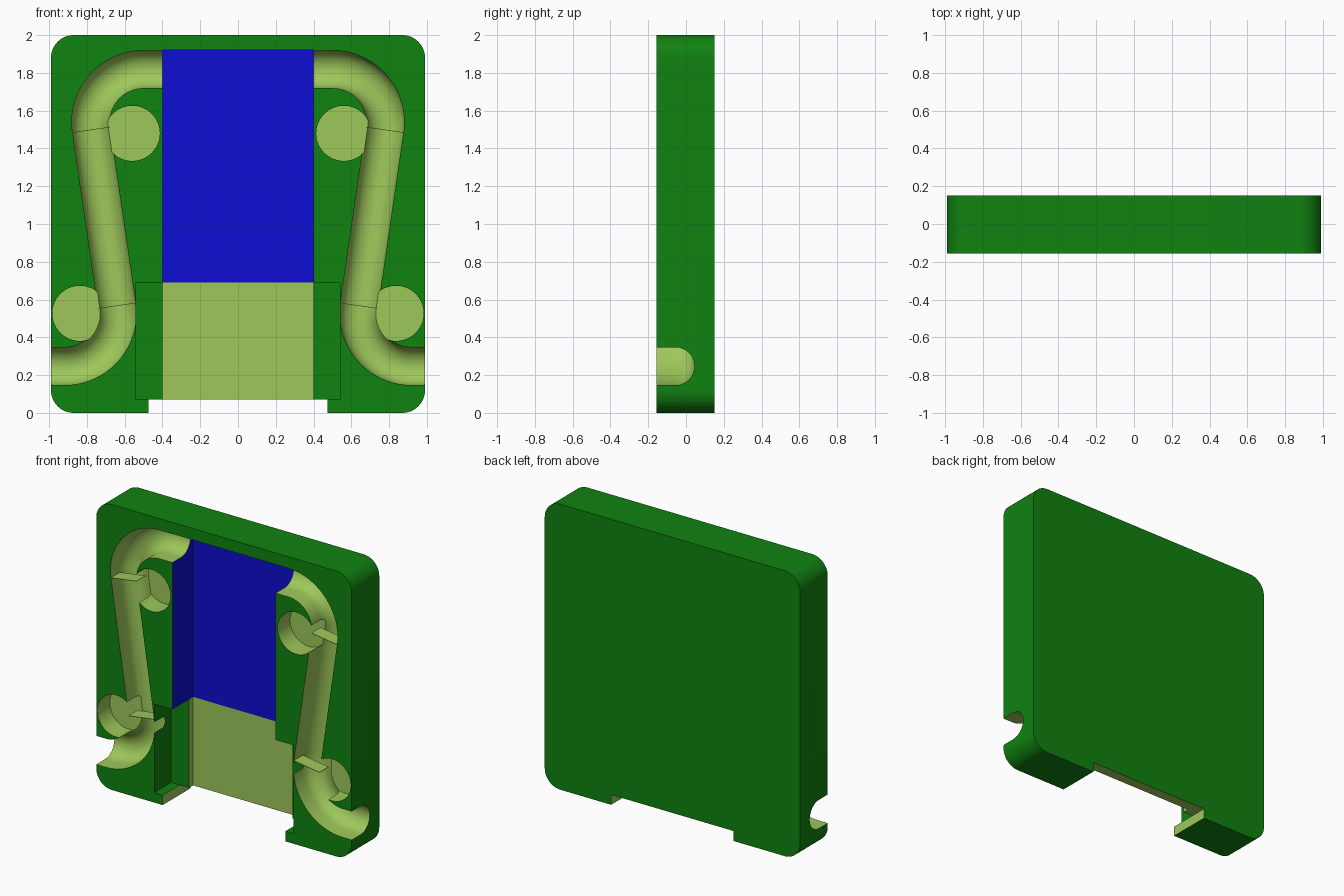
import bpy, bmesh, math
from mathutils import Vector

if "Cube" in bpy.data.objects:
    bpy.data.objects.remove(bpy.data.objects["Cube"])

FRONT, BACK = -0.155, 0.15
GREEN, OLIVE, BLUE = 0, 1, 2


def lin(c):
    c /= 255
    return c / 12.92 if c <= 0.04045 else ((c + 0.055) / 1.055) ** 2.4


def material(name, rgb):
    m = bpy.data.materials.new(name)
    m.diffuse_color = (*[lin(c) for c in rgb], 1)
    m.use_nodes = True
    m.node_tree.nodes["Principled BSDF"].inputs["Base Color"].default_value = m.diffuse_color
    return m


MATS = [material("green", (16, 130, 16)),
        material("light_olive", (158, 200, 90)),
        material("blue", (14, 14, 211))]


def loft(name, rings, mat):
    """Closed solid through a list of equal-length rings of points."""
    bm = bmesh.new()
    vs = [[bm.verts.new(p) for p in r] for r in rings]
    n = len(rings[0])
    for a, b in zip(vs, vs[1:]):
        for i in range(n):
            j = (i + 1) % n
            bm.faces.new((a[i], a[j], b[j], b[i]))
    bm.faces.new(vs[0])
    bm.faces.new(vs[-1])
    bmesh.ops.recalc_face_normals(bm, faces=bm.faces[:])
    me = bpy.data.meshes.new(name)
    bm.to_mesh(me)
    bm.free()
    for m in MATS:
        me.materials.append(m)
    for p in me.polygons:
        p.material_index = mat
    ob = bpy.data.objects.new(name, me)
    bpy.context.collection.objects.link(ob)
    return ob


def prism(name, outline, y0, y1, mat):
    return loft(name, [[(x, y, z) for x, z in outline] for y in (y0, y1)], mat)


def rect(x0, x1, z0, z1):
    return [(x0, z0), (x1, z0), (x1, z1), (x0, z1)]


def arc(cx, cz, r, a0, a1, n):
    return [(cx + r * math.cos(math.radians(a0 + (a1 - a0) * i / n)),
             cz + r * math.sin(math.radians(a0 + (a1 - a0) * i / n)))
            for i in range(n + 1)]


# Plate with rounded corners
R = 0.12
outline = []
for cx, cz, a in ((0.99 - R, 2 - R, 0), (-0.99 + R, 2 - R, 90),
                  (-0.99 + R, R, 180), (0.99 - R, R, 270)):
    outline += arc(cx, cz, R, a, a + 90, 12)
plate = prism("plate", outline, FRONT, BACK, GREEN)


def cut(cutter):
    cutter.hide_render = True
    mod = plate.modifiers.new("cut", 'BOOLEAN')
    mod.operation = 'DIFFERENCE'
    mod.solver = 'EXACT'
    mod.object = cutter
    bpy.context.view_layer.objects.active = plate
    bpy.ops.object.modifier_apply(modifier=mod.name)
    bpy.data.objects.remove(cutter, do_unlink=True)


# Central pockets and bottom notch
cut(prism("wide_recess", rect(-0.54, 0.54, 0.07, 0.69), -0.3, 0.03, GREEN))
cut(prism("window_recess", rect(-0.4, 0.4, 0.69, 1.92), -0.3, 0.075, BLUE))
cut(prism("lower_recess", rect(-0.4, 0.4, 0.05, 0.69), -0.3, 0.075, OLIVE))
cut(prism("bottom_notch", rect(-0.475, 0.475, -0.1, 0.07), -0.3, 0.3, OLIVE))

# Groove centre line: two arcs joined by their inner tangent
top_c, low_c, r, g = Vector((0.5, 1.539)), Vector((0.918, 0.527)), 0.28, 0.1
d = low_c - top_c
phi = math.degrees(math.atan2(d.y, d.x) + math.acos(2 * r / d.length))
path = [(0.399, top_c.y + r)]
path += arc(*top_c, r, 90, phi, 20)
path += arc(*low_c, r, 180 + phi, 270, 20)
path += [(1.1, low_c.y - r)]
path = [Vector(p) for p in path]

# U-shaped section: offset across the groove, depth
section = [(-g, -0.3)] + [(-x, -0.055 - z) for x, z in arc(0, 0, g, 0, -180, 16)] + [(g, -0.3)]


def groove_rings(side):
    rings = []
    for i, p in enumerate(path):
        t = (path[min(i + 1, len(path) - 1)] - path[max(i - 1, 0)]).normalized()
        n = Vector((-t.y, t.x))
        rings.append([(side * (p.x + n.x * o), y, p.y + n.y * o) for o, y in section])
    return rings


for side in (-1, 1):
    # Round pin holes
    for cx, cz in ((0.56, 1.48), (0.837, 0.527)):
        cut(prism("pin_hole", arc(side * cx, cz, 0.146, 0, 354.375, 63), -0.3, -0.015, OLIVE))
    cut(loft("groove", groove_rings(side), OLIVE))

# Thin webs across the groove where the straight run meets the bends
n = Vector((math.cos(math.radians(phi)), math.sin(math.radians(phi))))
t = Vector((-n.y, n.x)) * 0.0015
for side, label in ((-1, "left"), (1, "right")):
    for c, s, where in ((top_c, 1, "upper"), (low_c, -1, "lower")):
        m = c + n * r * s
        quad = [m - n * g - t, m + n * g - t, m + n * g + t, m - n * g + t]
        prism(f"{where}_{label}_web", [(side * q.x, q.y) for q in quad], FRONT, -0.055, OLIVE)

# Smooth curved walls, crisp edges
bpy.ops.object.select_all(action='DESELECT')
plate.select_set(True)
bpy.context.view_layer.objects.active = plate
bpy.ops.object.shade_smooth_by_angle(angle=math.radians(30))
